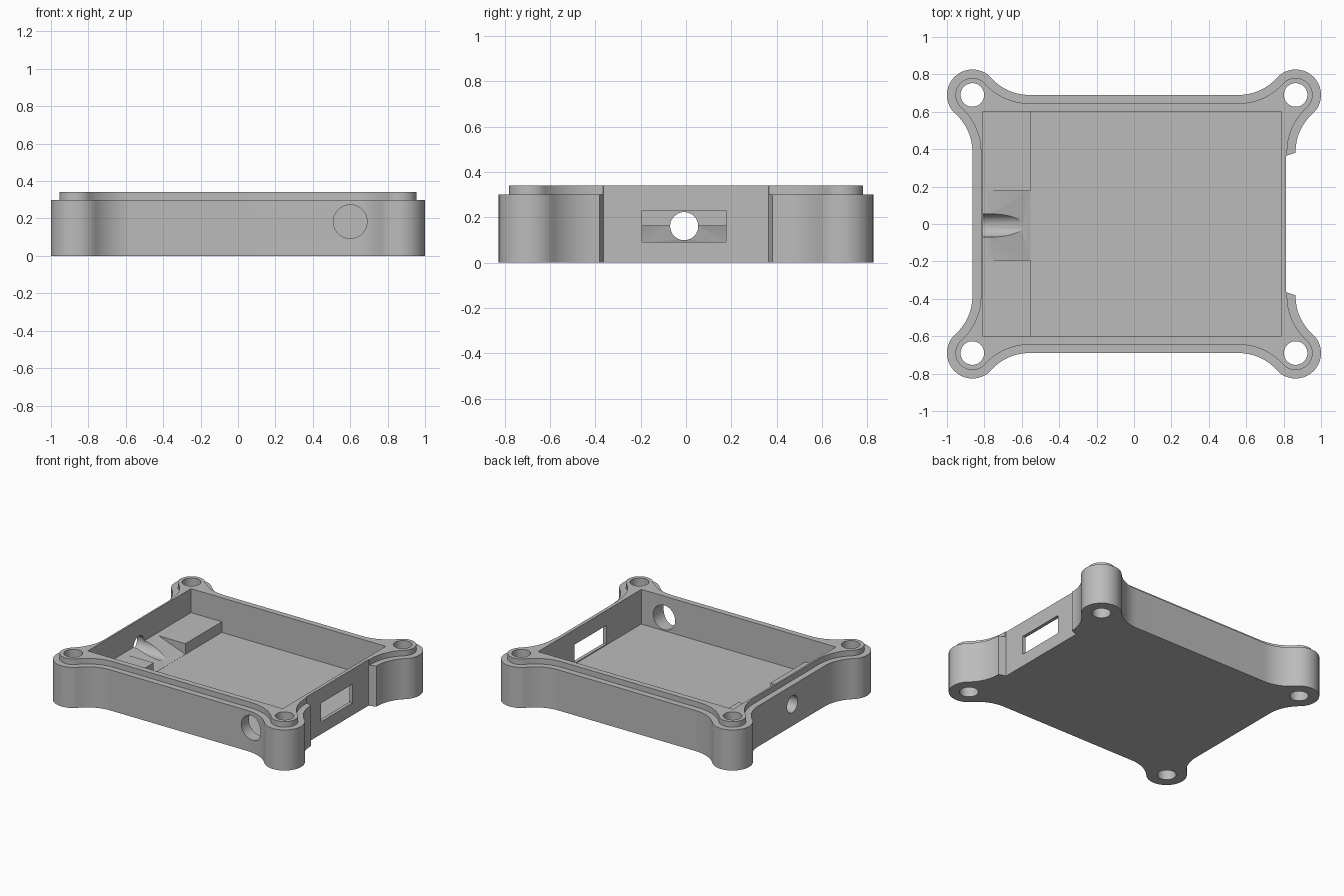
import bpy, bmesh
from math import pi, sin, cos, atan2
from mathutils import Matrix

if "Cube" in bpy.data.objects:
    bpy.data.objects.remove(bpy.data.objects["Cube"])

grey = bpy.data.materials.new("plain grey")
grey.use_nodes = True
colour = (0.5, 0.5, 0.5, 1)
grey.diffuse_color = colour
grey.node_tree.nodes["Principled BSDF"].inputs["Base Color"].default_value = colour

POST_X, POST_Y, POST_R = 0.864, 0.69, 0.136
FILLET, REACH = 0.272, 0.304
FLOOR, SHELF = 0.085, 0.164
PORT_Y, PORT_Z = -0.008, 0.161


def prism(name, points, low, high, axis="Z"):
    """Extrude a flat profile along an axis: XY along Z, or XZ along Y."""
    bm = bmesh.new()
    place = (lambda a, b, c: (a, b, c)) if axis == "Z" else (lambda a, b, c: (a, c, b))
    rings = [[bm.verts.new(place(a, b, c)) for a, b in points] for c in (low, high)]
    bm.faces.new(rings[0])
    bm.faces.new(rings[1])
    n = len(points)
    for i in range(n):
        j = (i + 1) % n
        bm.faces.new((rings[0][i], rings[0][j], rings[1][j], rings[1][i]))
    return finish(name, bm)


def finish(name, bm):
    bmesh.ops.recalc_face_normals(bm, faces=bm.faces)
    mesh = bpy.data.meshes.new(name)
    bm.to_mesh(mesh)
    bm.free()
    mesh.materials.append(grey)
    ob = bpy.data.objects.new(name, mesh)
    bpy.context.collection.objects.link(ob)
    return ob


def box(name, x0, x1, y0, y1, z0, z1):
    return prism(name, [(x0, y0), (x1, y0), (x1, y1), (x0, y1)], z0, z1)


def rod(name, centre, radius, length, axis="Z"):
    turn = {"Z": Matrix(), "X": Matrix.Rotation(pi / 2, 4, "Y"),
            "Y": Matrix.Rotation(pi / 2, 4, "X")}[axis]
    bm = bmesh.new()
    bmesh.ops.create_cone(bm, cap_ends=True, segments=48, radius1=radius, radius2=radius,
                          depth=length, matrix=Matrix.Translation(centre) @ turn)
    return finish(name, bm)


def combine(target, other, operation):
    """Apply a boolean and discard the second solid."""
    mod = target.modifiers.new("shape", "BOOLEAN")
    mod.operation, mod.solver, mod.object = operation, "EXACT", other
    bpy.context.view_layer.objects.active = target
    bpy.ops.object.modifier_apply(modifier=mod.name)
    bpy.data.objects.remove(other)


def arc(cx, cy, r, start, end, steps):
    return [(cx + r * cos(start + (end - start) * i / steps),
             cy + r * sin(start + (end - start) * i / steps)) for i in range(steps + 1)]


def outline(inset):
    """Rectangle with round corner posts blended in by concave fillets."""
    a = atan2(REACH, FILLET)
    big = FILLET + inset
    corner = arc(POST_X + FILLET, POST_Y - REACH, big, pi, pi - a, 14)
    corner += arc(POST_X, POST_Y, POST_R - inset, -a, pi / 2 + a, 32)[1:]
    corner += arc(POST_X - REACH, POST_Y + FILLET, big, a - pi / 2, -pi / 2, 14)[1:]
    points = []
    for sx, sy in ((1, 1), (-1, 1), (-1, -1), (1, -1)):
        quarter = [(sx * x, sy * y) for x, y in corner]
        points += quarter if sx * sy > 0 else quarter[::-1]
    return points


# Case body with the stepped lip on top
case = prism("case", outline(0), 0, 0.3)
combine(case, prism("lip", outline(0.045), 0.15, 0.341), "UNION")

# Open tray
combine(case, box("cavity", -0.806, 0.787, -0.602, 0.602, FLOOR, 0.5), "DIFFERENCE")

# Screw holes in the corner posts
for sx in (-1, 1):
    for sy in (-1, 1):
        combine(case, rod("screw_hole", (sx * POST_X, sy * POST_Y, 0.2), 0.063, 1), "DIFFERENCE")

# Recessed panel on the right wall and its slot
recess = [(0.812, -0.364), (0.864, -0.381), (1.1, -0.381),
          (1.1, 0.381), (0.864, 0.381), (0.812, 0.364)]
combine(case, prism("recess", recess, -0.2, 0.5), "DIFFERENCE")
combine(case, box("slot", 0.7, 1, PORT_Y - 0.185, PORT_Y + 0.185, 0.092, 0.23), "DIFFERENCE")

# Round opening in the front wall and cable hole in the left-hand wall
combine(case, rod("front_opening", (0.6, -0.65, 0.183), 0.09, 0.3, "Y"), "DIFFERENCE")
combine(case, rod("cable_hole", (-0.85, PORT_Y, PORT_Z), 0.062, 0.3, "X"), "DIFFERENCE")

# Raised shelves either side of the cable channel
side = 0.185
shelf_back = box("shelf_back", -0.815, -0.554, PORT_Y + side, 0.61, 0.05, SHELF)
shelf_front = box("shelf_front", -0.815, -0.554, -0.61, PORT_Y - side, 0.05, SHELF)

# Sloping ramp with a half-round cable groove
slope = [(-0.806, 0.05), (-0.554, 0.05), (-0.554, FLOOR + 0.001), (-0.774, SHELF), (-0.806, SHELF)]
ramp = prism("cable_ramp", slope, PORT_Y - side, PORT_Y + side, "Y")
combine(ramp, rod("groove", (-0.7, PORT_Y, PORT_Z), 0.062, 0.6, "X"), "DIFFERENCE")

# Smooth the curved walls, keep the edges crisp
for ob in (case, ramp):
    bpy.ops.object.select_all(action="DESELECT")
    ob.select_set(True)
    bpy.context.view_layer.objects.active = ob
    bpy.ops.object.shade_smooth_by_angle(angle=pi / 7)
